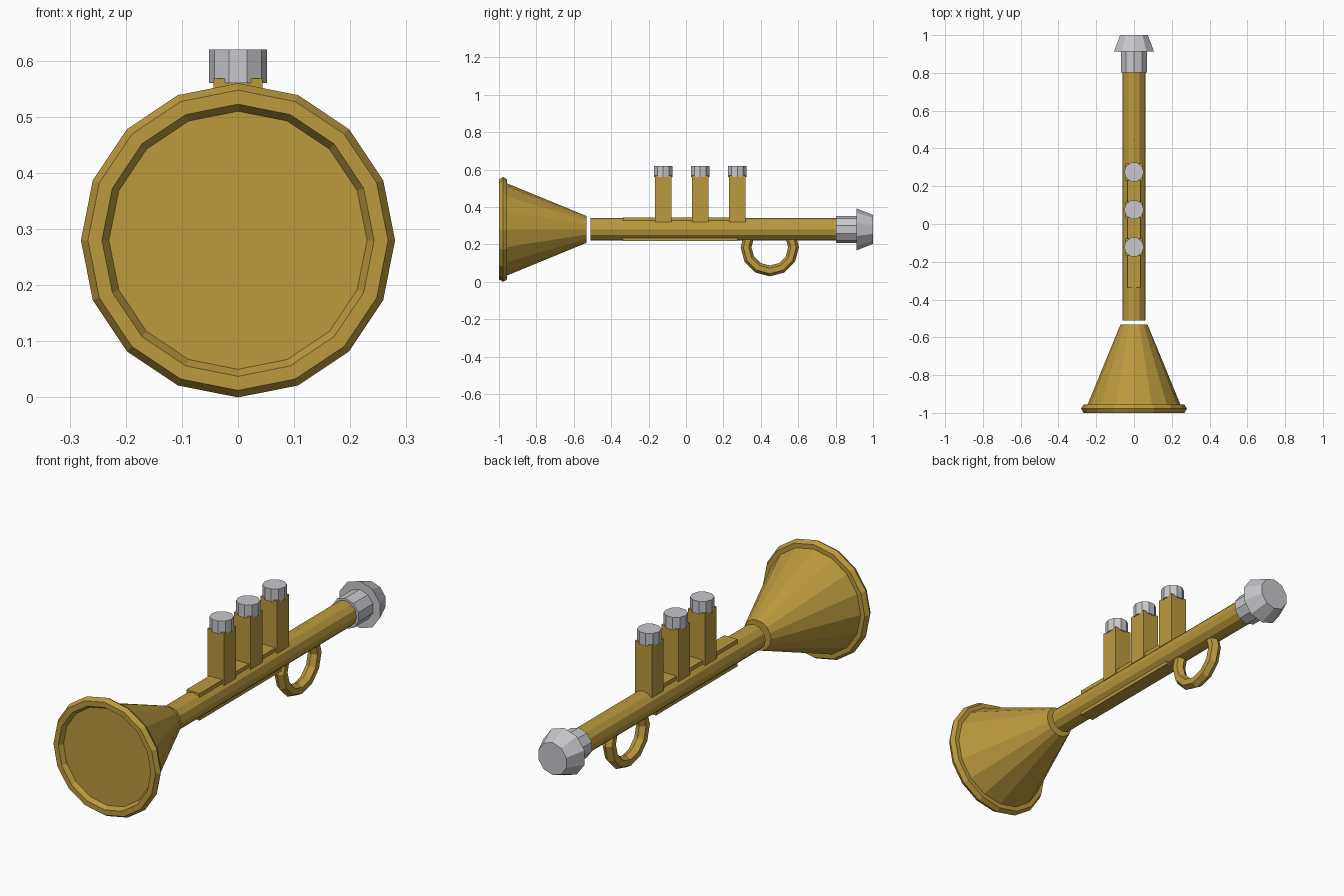
import bpy
import bmesh
from math import pi, sin, cos
from mathutils import Matrix, Vector

cube = bpy.data.objects.get("Cube")
if cube:
    bpy.data.objects.remove(cube, do_unlink=True)

AXIS_Z = 0.28  # height of the main tube's axis


def make_material(name, rgb):
    mat = bpy.data.materials.new(name)
    mat.use_nodes = True
    color = (*rgb, 1.0)
    mat.diffuse_color = color
    mat.node_tree.nodes["Principled BSDF"].inputs["Base Color"].default_value = color
    return mat


brass = make_material("brass", (0.50, 0.32, 0.047))
silver = make_material("silver", (0.58, 0.58, 0.61))


def finish(name, bm, mat):
    bmesh.ops.recalc_face_normals(bm, faces=bm.faces)
    mesh = bpy.data.meshes.new(name)
    bm.to_mesh(mesh)
    bm.free()
    mesh.materials.append(mat)
    obj = bpy.data.objects.new(name, mesh)
    bpy.context.collection.objects.link(obj)
    return obj


def lathe(name, profile, sides, mat):
    """Closed solid around the tube axis; profile holds (y, radius) pairs."""
    bm = bmesh.new()
    rings = []
    for y, r in profile:
        angles = [2 * pi * i / sides for i in range(sides)]
        rings.append([bm.verts.new((r * sin(a), y, AXIS_Z + r * cos(a))) for a in angles])
    for a, b in zip(rings, rings[1:]):
        for i in range(sides):
            j = (i + 1) % sides
            bm.faces.new((a[i], a[j], b[j], b[i]))
    bm.faces.new(rings[0])
    bm.faces.new(rings[-1])
    return finish(name, bm, mat)


def ring(name, center, axis, major, minor, sides, mat, tube_sides=6):
    """Faceted torus around the x or y axis."""
    bm = bmesh.new()
    center = Vector(center)
    along = Vector((1, 0, 0)) if axis == "x" else Vector((0, 1, 0))
    side = Vector((0, 1, 0)) if axis == "x" else Vector((1, 0, 0))
    loops = []
    for i in range(sides):
        a = 2 * pi * i / sides
        out = side * sin(a) + Vector((0, 0, cos(a)))
        loop = []
        for k in range(tube_sides):
            t = 2 * pi * k / tube_sides
            loop.append(bm.verts.new(center + out * (major + minor * cos(t)) + along * minor * sin(t)))
        loops.append(loop)
    for i in range(sides):
        a, b = loops[i], loops[(i + 1) % sides]
        for k in range(tube_sides):
            m = (k + 1) % tube_sides
            bm.faces.new((a[k], a[m], b[m], b[k]))
    return finish(name, bm, mat)


def box(name, low, high, mat):
    bm = bmesh.new()
    low, high = Vector(low), Vector(high)
    place = Matrix.Translation((low + high) / 2) @ Matrix.Diagonal((*(high - low), 1))
    bmesh.ops.create_cube(bm, size=1, matrix=place)
    return finish(name, bm, mat)


# Bell with closed mouth and rolled rim
lathe("bell", [(-0.978, 0.255), (-0.533, 0.072)], 16, brass)
ring("bell_rim", (0, -0.978, AXIS_Z), "y", 0.255, 0.025, 16, brass)

# Main tube and the block that carries the valves
lathe("main_tube", [(-0.511, 0.06), (0.81, 0.06)], 12, brass)
box("valve_block", (-0.035, -0.337, 0.217), (0.035, 0.275, 0.345), brass)

# Three square valves with ten-sided buttons
for number, y in enumerate((-0.122, 0.076, 0.275), 1):
    h = 0.044
    box(f"valve_{number}", (-h, y - h, 0.32), (h, y + h, 0.568), brass)
    bm = bmesh.new()
    bmesh.ops.create_cone(bm, cap_ends=True, segments=10, radius1=0.052, radius2=0.052,
                          depth=0.06, matrix=Matrix.Translation((0, y, 0.59)) @ Matrix.Rotation(pi / 2, 4, "Z"))
    # turn the button so that one corner faces the front
    finish(f"valve_button_{number}", bm, silver)

# Finger ring under the tube
ring("finger_ring", (0, 0.448, 0.185), "x", 0.127, 0.029, 12, brass)

# Mouthpiece: shank and flared cup
lathe("mouthpiece_shank", [(0.803, 0.072), (0.915, 0.072)], 10, silver)
lathe("mouthpiece_cup", [(0.912, 0.112), (1.0, 0.077)], 10, silver)
